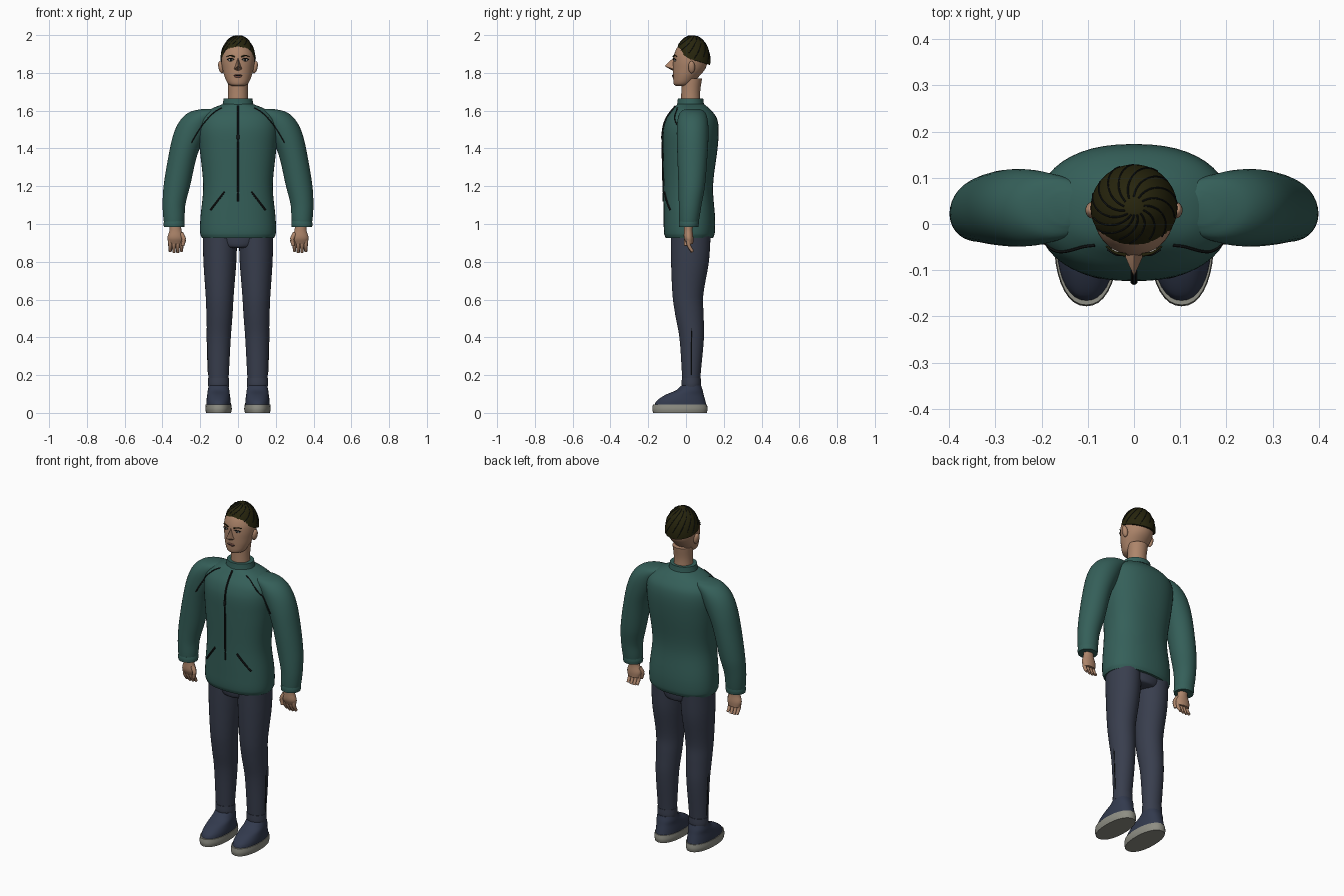
import bpy, bmesh, math
from mathutils import Vector
from mathutils.bvhtree import BVHTree

cube = bpy.data.objects.get("Cube")
if cube:
    bpy.data.objects.remove(cube, do_unlink=True)


def material(name, *rgb):
    mat = bpy.data.materials.new(name)
    mat.use_nodes = True
    mat.diffuse_color = (*rgb, 1)
    mat.node_tree.nodes["Principled BSDF"].inputs["Base Color"].default_value = (*rgb, 1)
    return mat


SKIN = material("warm skin", .42, .235, .145)
HAIR = material("dark brown hair", .02, .018, .004)
JACKET = material("green jacket cloth", .035, .115, .1)
PANTS = material("slate trousers", .04, .048, .075)
SHOE = material("navy shoe", .032, .042, .075)
SOLE = material("grey rubber", .27, .27, .23)
DARK = material("dark trim", .007, .009, .009)
WHITE = material("eye white", .5, .47, .42)
LIP = material("lip", .25, .1, .075)


def finish(name, bm, mat, angle=50):
    bmesh.ops.recalc_face_normals(bm, faces=bm.faces[:])
    mesh = bpy.data.meshes.new(name)
    bm.to_mesh(mesh)
    bm.free()
    mesh.materials.append(mat)
    ob = bpy.data.objects.new(name, mesh)
    bpy.context.collection.objects.link(ob)
    bpy.ops.object.select_all(action='DESELECT')
    ob.select_set(True)
    bpy.context.view_layer.objects.active = ob
    bpy.ops.object.shade_smooth_by_angle(angle=math.radians(angle))
    return ob


def smooth_path(points, steps):
    """Spline through points of any dimension, spaced by distance."""
    p = [Vector(q) for q in points]
    n = len(p) - 1
    d = [(p[i + 1] - p[i]).length for i in range(n)]
    tangent = [(p[min(i + 1, n)] - p[max(i - 1, 0)]) / sum(d[max(i - 1, 0):i + 1])
               for i in range(n + 1)]
    out = []
    for i in range(n):
        for k in range(steps):
            t = k / steps
            s = t * t * (3 - 2 * t)
            out.append(p[i] * (1 - s) + p[i + 1] * s + tangent[i] * (d[i] * t * (1 - t) ** 2)
                       - tangent[i + 1] * (d[i] * t * t * (1 - t)))
    return out + [p[n]]


def skin_rings(name, rings, mat):
    bm = bmesh.new()
    rows = [[bm.verts.new(v) for v in ring] for ring in rings]
    for low, high in zip(rows, rows[1:]):
        for j in range(len(low)):
            bm.faces.new((low[j - 1], low[j], high[j], high[j - 1]))
    bm.faces.new(rows[0])
    bm.faces.new(rows[-1])
    return finish(name, bm, mat)


def loft(name, sections, mat, side=1, power=2, seg=36, steps=5):
    """Stack of level rounded sections: x, y, z, half width, half depth."""
    def bend(v):
        return math.copysign(abs(v) ** (2 / power), v)
    angles = [math.tau * j / seg for j in range(seg)]
    rings = [[(side * (x + rx * bend(math.cos(a))), y + ry * bend(math.sin(a)), z)
              for a in angles] for x, y, z, rx, ry in smooth_path(sections, steps)]
    return skin_rings(name, rings, mat)


def ball(name, centre, size, mat, tilt=0):
    bm = bmesh.new()
    bmesh.ops.create_uvsphere(bm, u_segments=20, v_segments=12, radius=1)
    ob = finish(name, bm, mat)
    ob.location, ob.scale, ob.rotation_euler = centre, size, (0, tilt, 0)
    return ob


def tube(name, points, radius, mat, end=1, seg=8):
    """Round cord along a smooth path, tapering to a share of its radius."""
    path = smooth_path(points, 6)
    rings = []
    for i, p in enumerate(path):
        way = path[min(i + 1, len(path) - 1)] - path[max(i - 1, 0)]
        turn = way.to_track_quat('Z', 'Y')
        r = radius * (1 + (end - 1) * i / (len(path) - 1))
        rings.append([p + turn @ Vector((r * math.cos(a), r * math.sin(a), 0))
                      for a in (math.tau * j / seg for j in range(seg))])
    return skin_rings(name, rings, mat)


# Jacket body, collar and neck
torso = loft("jacket_body", [
    (0, .018, .925, .19, .125), (0, .018, .95, .2, .134), (0, .018, 1.03, .199, .136),
    (0, .012, 1.2, .184, .131), (0, .022, 1.4, .203, .145), (0, .026, 1.5, .21, .147),
    (0, .03, 1.56, .198, .133), (0, .03, 1.605, .15, .1), (0, .025, 1.635, .08, .07)],
    JACKET, power=2.3, seg=48)
loft("collar", [(0, .024, 1.61, .088, .076), (0, .024, 1.64, .08, .07),
                (0, .024, 1.665, .076, .067)], JACKET)
loft("neck", [(0, .025, 1.62, .054, .052), (0, .025, 1.7, .052, .05),
              (0, .03, 1.77, .056, .055)], SKIN)
loft("trouser_hips", [(0, .025, .872, .05, .08), (0, .025, .885, .12, .1),
                      (0, .025, .95, .186, .107)], PANTS)

clothes = [torso]
for side, label in ((1, "left"), (-1, "right")):
    # Sleeve and cuff
    clothes.append(loft(label + "_sleeve", [
        (.338, .014, .985, .05, .048), (.339, .017, 1.03, .056, .054),
        (.339, .022, 1.1, .06, .06), (.324, .03, 1.2, .07, .07), (.29, .034, 1.37, .076, .08),
        (.252, .035, 1.48, .088, .084), (.215, .035, 1.55, .09, .08),
        (.17, .035, 1.593, .085, .065), (.14, .035, 1.61, .045, .035)], JACKET, side))
    loft(label + "_cuff", [(.338, .014, .983, .054, .051), (.338, .015, 1.0, .056, .053),
                           (.338, .016, 1.015, .054, .052)], JACKET, side)

    # Hand with curled fingers and thumb
    loft(label + "_palm", [(.332, .014, 1.0, .03, .024), (.331, .012, .965, .032, .023),
                           (.33, .014, .925, .044, .025), (.33, .02, .895, .036, .018)],
         SKIN, side, seg=20)
    for k in range(4):
        x = side * (.299 + .02 * k)
        tip = .848 + .005 * abs(k - 1.5)
        tube(label + "_finger", [(x, .012, .92), (x, .016, .885), (x, .034, tip)],
             .0125, SKIN, .65)
    tube(label + "_thumb", [(side * .302, .008, .95), (side * .287, 0, .92),
                            (side * .293, 0, .885)], .014, SKIN, .65)

    # Trouser leg with cuff and side seam
    loft(label + "_trouser_leg", [
        (.103, .028, .135, .05, .045), (.103, .028, .2, .054, .049), (.101, .03, .4, .063, .065),
        (.098, .018, .52, .069, .075), (.097, .01, .62, .074, .081), (.096, .021, .8, .087, .1),
        (.095, .025, .95, .091, .106)], PANTS, side)
    loft(label + "_trouser_cuff", [(.103, .028, .138, .054, .049), (.103, .028, .155, .056, .051),
                                   (.103, .028, .185, .055, .05)], PANTS, side)
    tube(label + "_leg_seam", [(side * .157, .03, .2), (side * .162, .03, .33),
                               (side * .164, .028, .45)], .0025, DARK)

    # Shoe
    loft(label + "_sole", [(.103, -.032, 0, .066, .142), (.103, -.032, .02, .07, .146),
                           (.103, -.032, .045, .068, .143)], SOLE, side, 2.2)
    loft(label + "_shoe", [
        (.103, -.03, .04, .065, .138), (.103, -.026, .065, .064, .128),
        (.103, -.008, .095, .06, .102), (.103, .018, .12, .057, .07),
        (.103, .028, .145, .052, .052)], SHOE, side, 2.2)

    # Ear, eye and brow
    ball(label + "_ear", (side * .09, .03, 1.83), (.014, .018, .033), SKIN, side * .2)
    ball(label + "_eye", (side * .038, -.058, 1.868), (.015, .007, .007), WHITE)
    ball(label + "_iris", (side * .038, -.062, 1.868), (.006, .005, .006), DARK)
    tube(label + "_eyelid", [(side * .02, -.066, 1.871), (side * .038, -.066, 1.877),
                             (side * .057, -.055, 1.87)], .0025, DARK)
    tube(label + "_eyebrow", [(side * .018, -.067, 1.886), (side * .04, -.062, 1.892),
                              (side * .06, -.048, 1.887)], .004, HAIR, .5)

# Seams laid on the front of the jacket
trees = [BVHTree.FromPolygons([v.co for v in ob.data.vertices],
                              [f.vertices[:] for f in ob.data.polygons]) for ob in clothes]


def on_jacket(x, z):
    hits = [t.ray_cast(Vector((x, -1, z)), Vector((0, 1, 0)))[0] for t in trees]
    return Vector((x, min(h.y for h in hits if h) - .001, z))


def seam(name, start, stop, radius, sag=0):
    points = []
    for i in range(13):
        t = i / 12
        points.append(on_jacket(start[0] + (stop[0] - start[0]) * t,
                                start[1] + (stop[1] - start[1]) * t + sag * t * (1 - t)))
    tube(name, points, radius, DARK, seg=6)


seam("zip", (0, 1.625), (0, 1.12), .006)
ball("zip_pull", on_jacket(0, 1.46), (.008, .007, .018), DARK)
for side in (1, -1):
    seam("shoulder_seam", (side * .085, 1.615), (side * .245, 1.43), .0035, .12)
    seam("pocket_seam", (side * .072, 1.17), (side * .145, 1.075), .006)

# Head, nose and mouth
loft("head", [
    (0, -.02, 1.73, .03, .034), (0, -.016, 1.742, .052, .049), (0, .0, 1.78, .071, .068),
    (0, .016, 1.82, .082, .085), (0, .023, 1.86, .088, .091), (0, .026, 1.9, .086, .088),
    (0, .03, 1.94, .072, .073), (0, .033, 1.98, .03, .03)], SKIN)
bm = bmesh.new()
for co in ((0, -.062, 1.885), (0, -.113, 1.836), (.024, -.06, 1.818),
           (-.024, -.06, 1.818), (0, -.072, 1.812), (0, -.03, 1.84)):
    bm.verts.new(co)
bmesh.ops.convex_hull(bm, input=bm.verts[:])
finish("nose", bm, SKIN)
ball("lips", (0, -.066, 1.784), (.022, .007, .009), LIP)
tube("mouth_line", [(-.022, -.067, 1.785), (0, -.073, 1.786), (.022, -.067, 1.785)], .002, DARK)

# Hair cap, cut to a hairline that rises over the forehead
CENTRE, SIZE = Vector((0, .034, 1.862)), Vector((.094, .095, .137))


def hairline(a):
    front = -math.sin(a)
    return .008 + .07 * front ** 1.5 if front > 0 else .008 + .028 * front


def hair_point(a, share, lift=1):
    limit = math.acos(hairline(a) / SIZE.z)
    polar = limit * share
    ray = Vector((math.sin(polar) * math.cos(a), math.sin(polar) * math.sin(a), math.cos(polar)))
    return CENTRE + ray * SIZE * lift


angles = [math.tau * j / 48 for j in range(48)]
skin_rings("hair", [[hair_point(a, i / 14) for a in angles] for i in range(1, 15)]
           + [[hair_point(a, 1, .9) for a in angles]], HAIR)

# Swirling grooves between locks
for k in range(14):
    tube("hair_lock_line", [hair_point(math.tau * k / 14 - 1.3 * t, t)
                            for t in (.15 + .1 * i for i in range(8 + k % 2))], .002, DARK, seg=6)
